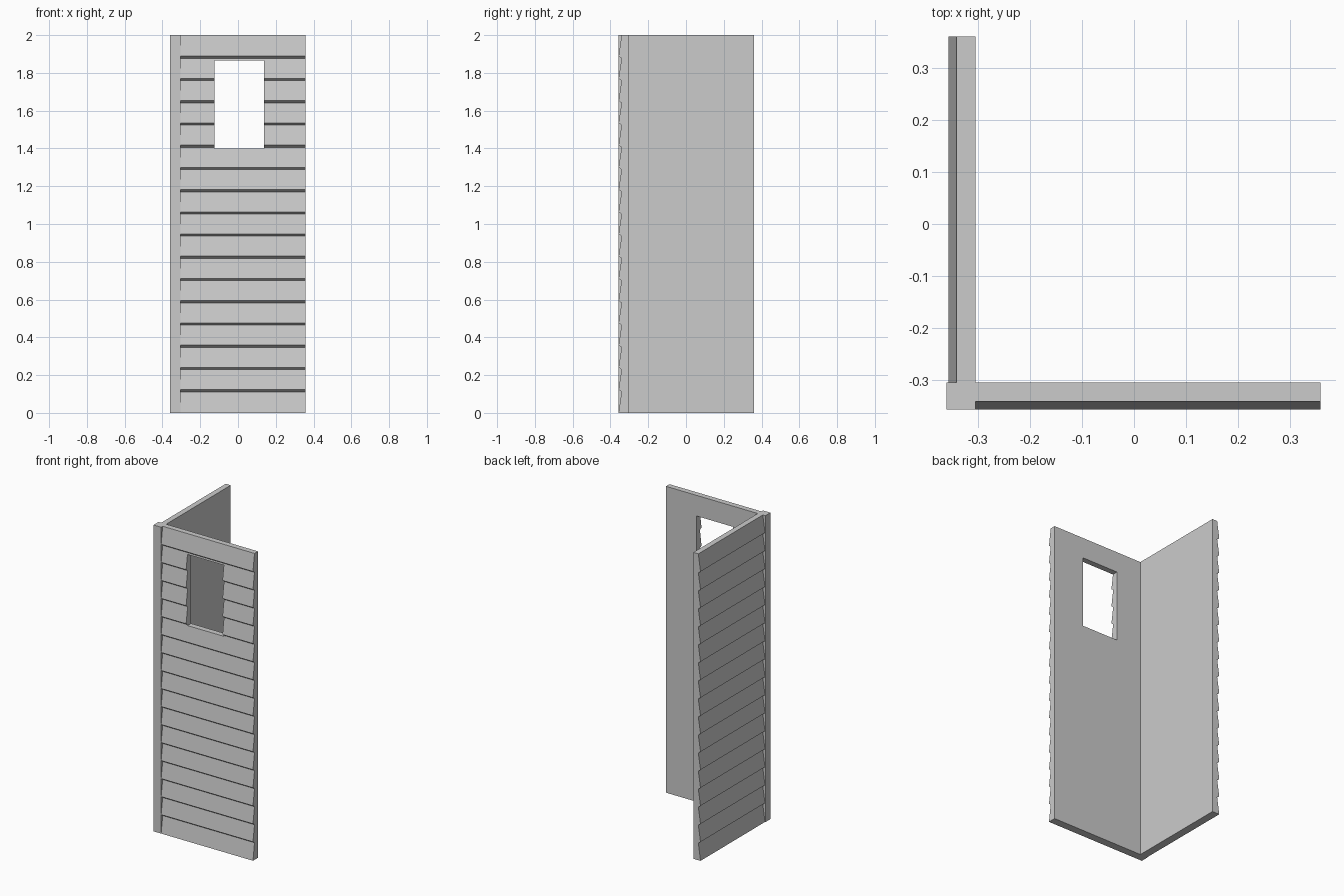
import bpy, bmesh

if "Cube" in bpy.data.objects:
    bpy.data.objects.remove(bpy.data.objects["Cube"])

H = 2.0
BOARDS = 17
PITCH = H / BOARDS
OUT, RECESS, INNER = -0.357, -0.341, -0.305   # siding depth positions


def mesh_object(name, bm):
    bmesh.ops.recalc_face_normals(bm, faces=bm.faces)
    me = bpy.data.meshes.new(name)
    bm.to_mesh(me)
    bm.free()
    ob = bpy.data.objects.new(name, me)
    bpy.context.collection.objects.link(ob)
    return ob


def box(name, lo, hi):
    bm = bmesh.new()
    bmesh.ops.create_cube(bm, size=1)
    for v in bm.verts:
        v.co = [(a + b) / 2 + c * (b - a) for a, b, c in zip(lo, hi, v.co)]
    return mesh_object(name, bm)


def siding_wall(name, start, end, along_x):
    # lapped-board profile (depth, height) extruded along the wall
    profile = [(INNER, H), (INNER, 0)]
    for i in range(BOARDS):
        z = i * PITCH
        profile.append((OUT, z + (0.006 if i else 0)))
        profile.append((RECESS, z + PITCH - (0.006 if i < BOARDS - 1 else 0)))
    bm = bmesh.new()
    verts = [bm.verts.new((start, d, z) if along_x else (d, start, z))
             for d, z in profile]
    face = bm.faces.new(verts)
    ext = bmesh.ops.extrude_face_region(bm, geom=[face], use_keep_orig=True)
    moved = [g for g in ext["geom"] if isinstance(g, bmesh.types.BMVert)]
    length = end - start
    bmesh.ops.translate(bm, verts=moved,
                        vec=(length, 0, 0) if along_x else (0, length, 0))
    return mesh_object(name, bm)


# Corner post and the two clad walls
box("corner_post", (-0.36, -0.357, 0), (-0.305, -0.305, H))
siding_wall("left_wall", -0.308, 0.36, False)
front = siding_wall("front_wall", -0.305, 0.358, True)

# Window opening through the front wall
cutter = box("window_cutter", (-0.125, -0.45, 1.40), (0.138, -0.2, 1.865))
cutter.hide_render = True
mod = front.modifiers.new("window", 'BOOLEAN')
mod.operation = 'DIFFERENCE'
mod.solver = 'EXACT'
mod.object = cutter
bpy.context.view_layer.objects.active = front
bpy.ops.object.modifier_apply(modifier=mod.name)
bpy.data.objects.remove(cutter, do_unlink=True)
